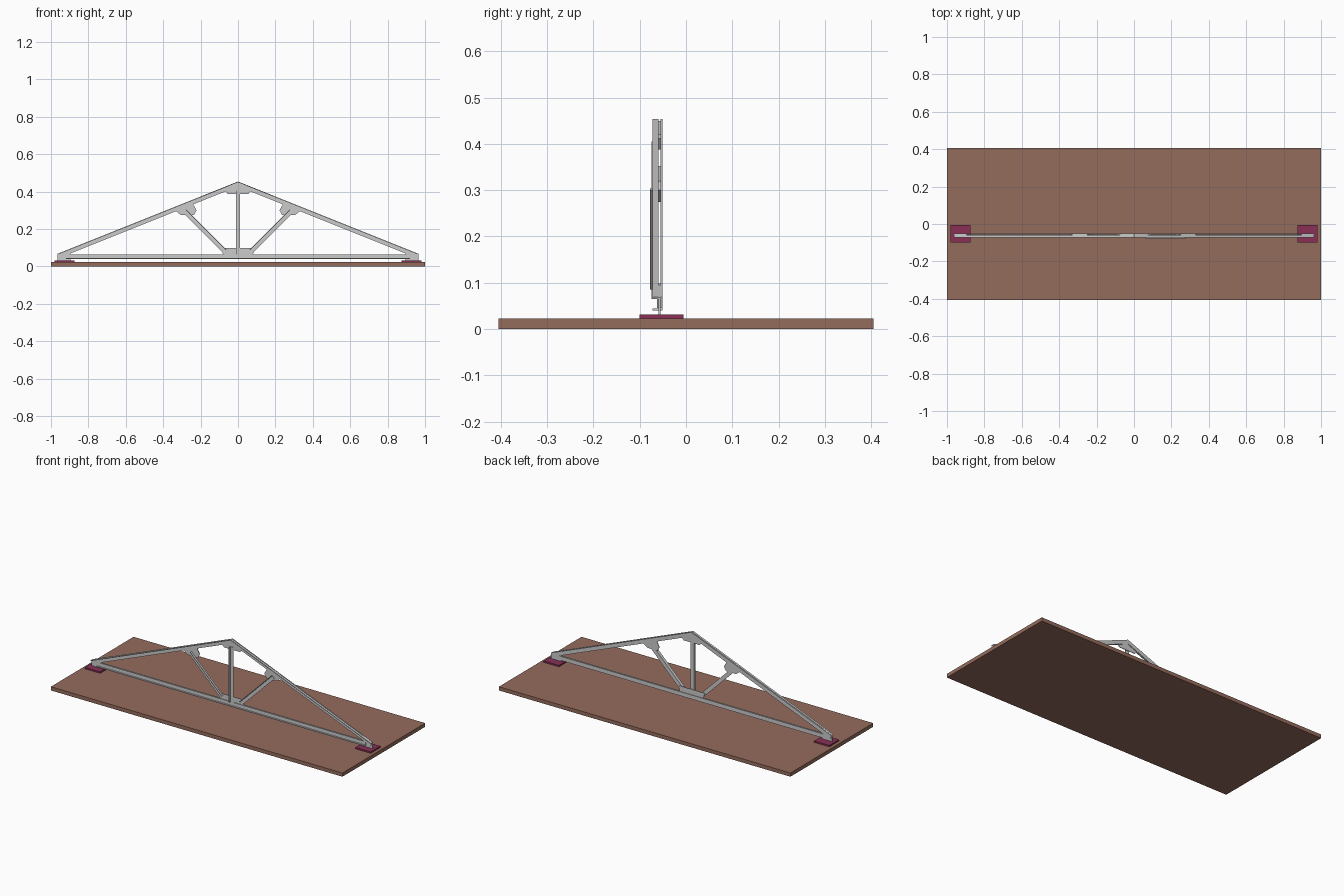
import bpy, bmesh
from mathutils import Vector

if "Cube" in bpy.data.objects:
    bpy.data.objects.remove(bpy.data.objects["Cube"])


def material(name, color):
    m = bpy.data.materials.new(name)
    m.diffuse_color = color
    m.use_nodes = True
    m.node_tree.nodes["Principled BSDF"].inputs["Base Color"].default_value = m.diffuse_color
    return m


BROWN = material("brown", (0.30, 0.15, 0.11, 1))
PLUM = material("plum", (0.25, 0.03, 0.09, 1))


def build(name, prisms, mat=None):
    """One object from (xz outline, y0, y1) prisms."""
    bm = bmesh.new()
    for pts, y0, y1 in prisms:
        a = [bm.verts.new((x, y0, z)) for x, z in pts]
        b = [bm.verts.new((x, y1, z)) for x, z in pts]
        bm.faces.new(a)
        bm.faces.new(b[::-1])
        for i in range(len(a)):
            j = (i + 1) % len(a)
            bm.faces.new((a[j], a[i], b[i], b[j]))
    bmesh.ops.recalc_face_normals(bm, faces=bm.faces)
    me = bpy.data.meshes.new(name)
    bm.to_mesh(me)
    bm.free()
    ob = bpy.data.objects.new(name, me)
    bpy.context.collection.objects.link(ob)
    if mat:
        me.materials.append(mat)
    return ob


def rect(x0, x1, z0, z1):
    return [(x0, z0), (x1, z0), (x1, z1), (x0, z1)]


def strip(p, q, lo, hi):
    """Band along p-q between two perpendicular offsets."""
    p, q = Vector(p), Vector(q)
    d = (q - p).normalized()
    n = Vector((-d.y, d.x))
    return [tuple(v) for v in (p + n * lo, q + n * lo, q + n * hi, p + n * hi)]


def flip(pts, s):
    return [(x * s, z) for x, z in pts]


T = 0.004                    # angle-iron wall
GF, GB = -0.059, -0.055      # gusset faces
FRONT = -0.072               # outer edge of the front flanges
BACK = -0.051

# Ground slab
build("ground_slab", [(rect(-1, 1, 0, 0.023), -0.405, 0.405)], BROWN)

# Bottom chord: angle iron in front, flat bar behind
build("bottom_chord_front", [(rect(-0.92, 0.92, 0.04, 0.065), GF - T, GF),
                             (rect(-0.92, 0.92, 0.04, 0.044), FRONT, GF - T)])
build("bottom_chord_back", [(rect(-0.92, 0.92, 0.04, 0.065), GB, BACK)])

# Vertical post angle iron
build("king_post", [(rect(-0.012, 0.012, 0.065, 0.405), GF - T, GF),
                    (rect(-0.012, -0.008, 0.065, 0.405), -0.075, GF - T)])

for s, side in ((-1, "left"), (1, "right")):
    # Bearing pad
    build(side + "_pad", [(flip(rect(0.875, 0.98, 0.023, 0.032), s),
                           -0.1, -0.005)], PLUM)
    # Rafters, mitred at the ridge
    def rafter(depth):
        return flip([(0, 0.454), (0.962, 0.069),
                     (0.962 - depth * 0.37, 0.069 - depth * 0.93),
                     (0, 0.454 - depth * 1.077)], s)
    build(side + "_rafter_front", [(rafter(0.024), GF - T, GF),
                                   (rafter(T), FRONT, GF - T)])
    build(side + "_rafter_back", [(rafter(0.024), GB, BACK)])
    # Heel and rafter gusset plates
    build(side + "_heel_gusset", [(flip([(0.964, 0.032), (0.964, 0.068),
                                         (0.895, 0.095), (0.895, 0.032)], s), GF, GB)])
    build(side + "_rafter_gusset", [(flip([(0.222, 0.30), (0.235, 0.275),
                                           (0.305, 0.275), (0.337, 0.30),
                                           (0.33, 0.32), (0.25, 0.352)], s), GF, GB)])
    # Diagonal strut angle iron
    p, q = (0.07, 0.08), (0.285, 0.295)
    y = -0.078 if s > 0 else FRONT
    build(side + "_strut", [(flip(strip(p, q, -0.012, 0.012), s), GF - T, GF),
                            (flip(strip(p, q, 0.008, 0.012), s), y, GF - T)])

# Centre gussets
build("foot_gusset", [([(-0.075, 0.045), (0.075, 0.045), (0.09, 0.098),
                        (-0.09, 0.098)], GF, GB)])
build("ridge_gusset", [([(-0.055, 0.388), (0.055, 0.388), (0.075, 0.412),
                         (0.075, 0.42), (0, 0.45), (-0.075, 0.42),
                         (-0.075, 0.412)], GF, GB)])
